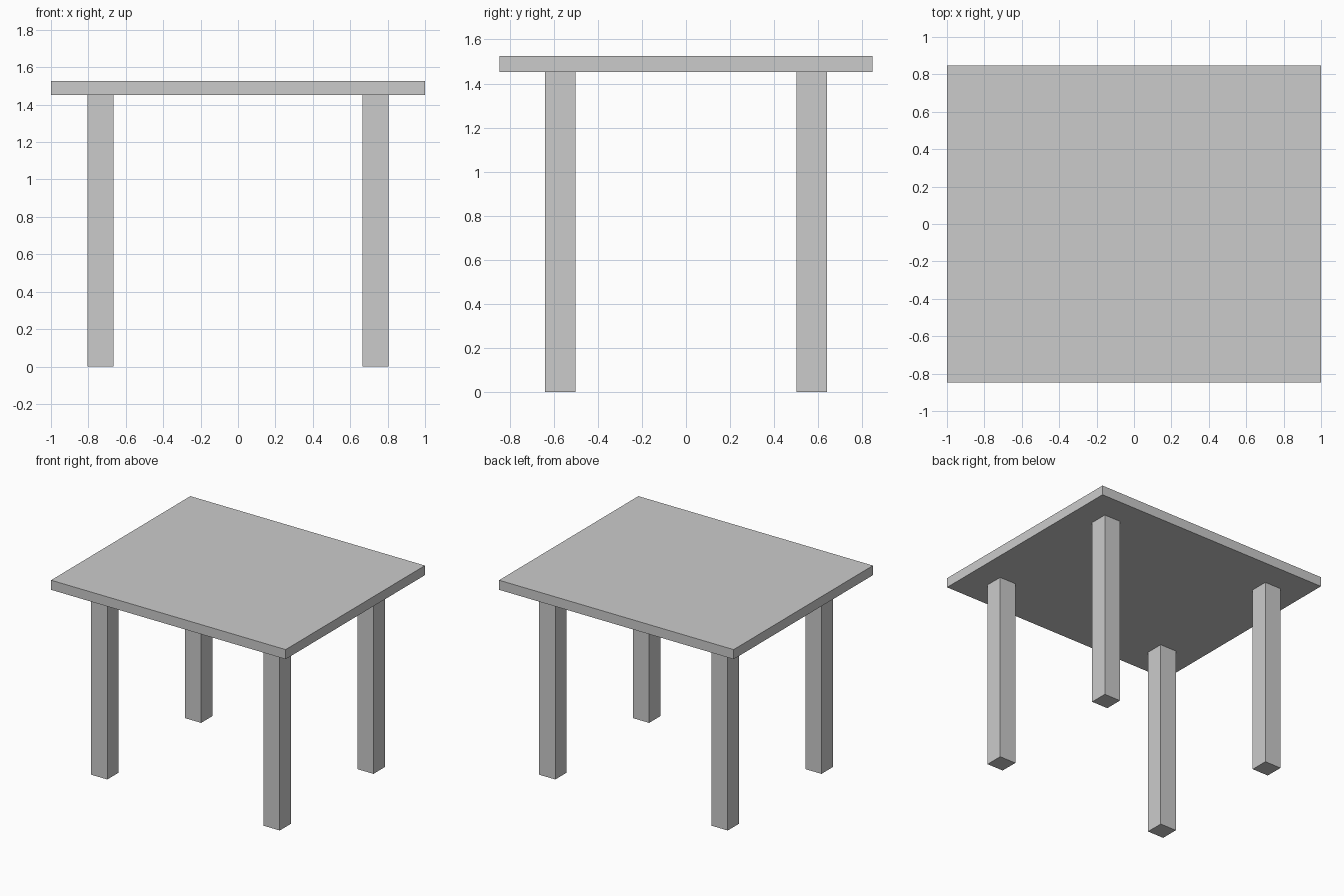
import bpy

if "Cube" in bpy.data.objects:
    bpy.data.objects.remove(bpy.data.objects["Cube"])


def box(name, x, y, z):
    """Axis-aligned box from (min, max) ranges."""
    spans = (x, y, z)
    bpy.ops.mesh.primitive_cube_add(size=1, location=[(a + b) / 2 for a, b in spans])
    ob = bpy.context.object
    ob.name = name
    ob.scale = [b - a for a, b in spans]
    bpy.ops.object.transform_apply(location=False, rotation=False, scale=True)
    return ob


UNDERSIDE, TOP = 1.452, 1.526
LEG_X, LEG_Y, LEG_W = 0.735, 0.571, 0.138

# Table top
box("table_top", (-1, 1), (-0.848, 0.848), (UNDERSIDE, TOP))

# Four square legs
for y_side, y_name in ((-1, "front"), (1, "back")):
    for x_side, x_name in ((-1, "left"), (1, "right")):
        cx, cy, h = x_side * LEG_X, y_side * LEG_Y, LEG_W / 2
        box(f"{y_name}_{x_name}_leg", (cx - h, cx + h), (cy - h, cy + h), (0, UNDERSIDE))
